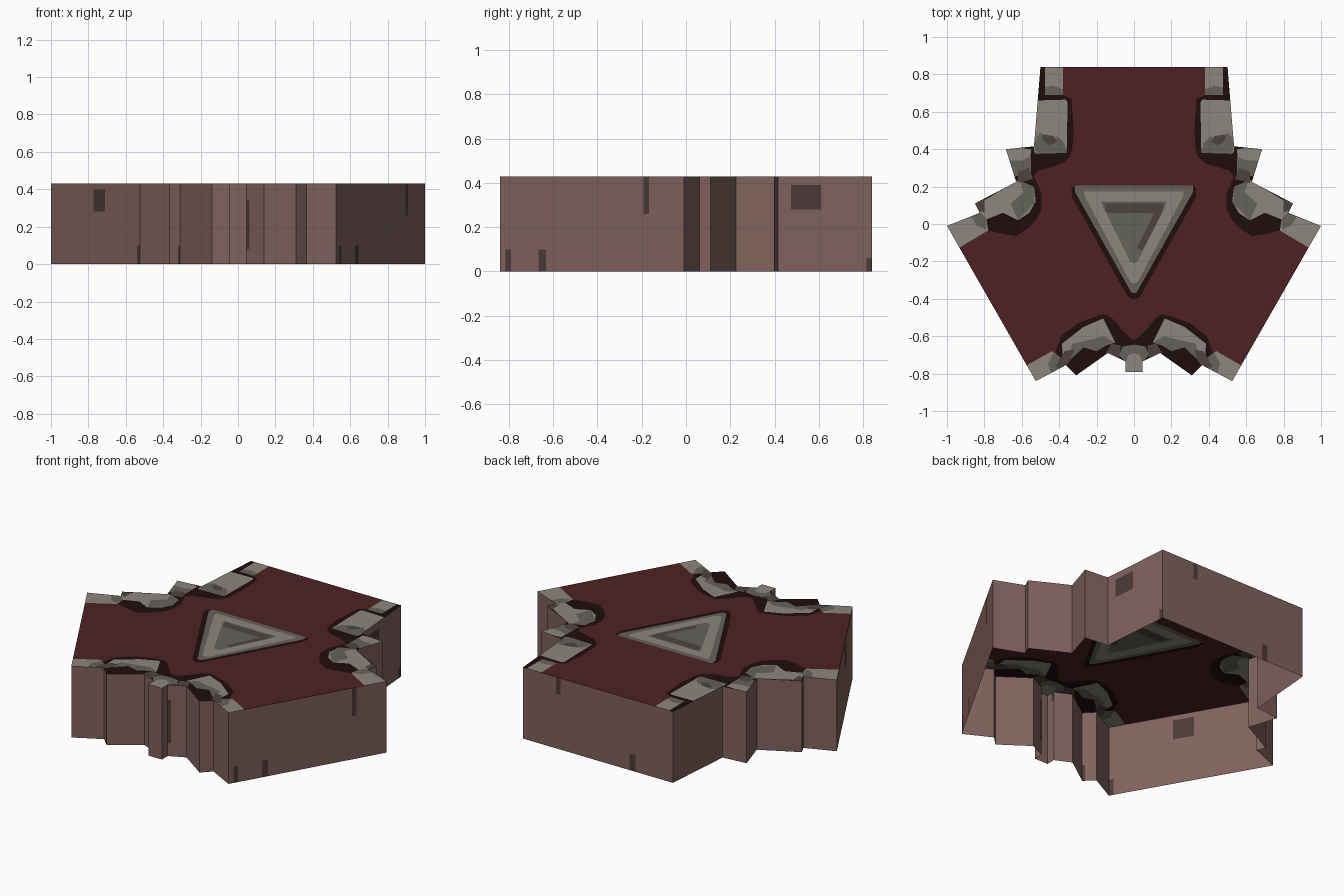
import bpy
from mathutils import Vector
from mathutils.geometry import delaunay_2d_cdt

H = 0.43  # height of the tile


def material(name, rgb):
    m = bpy.data.materials.new(name)
    lin = [(c / 255 / 12.92) if c < 11 else ((c / 255 + 0.055) / 1.055) ** 2.4 for c in rgb]
    m.diffuse_color = (*lin, 1)
    return m


RED, BLACK, LIGHT, MID, DARK, WALL, STAIN = range(7)
MATS = [material("dark red floor", (78, 33, 35)),
        material("black red edge", (32, 13, 13)),
        material("light stone", (140, 135, 126)),
        material("mid stone", (100, 98, 90)),
        material("dark stone", (78, 66, 66)),
        material("brown wall", (128, 98, 93)),
        material("wall stain", (76, 58, 56))]


def mirror(pts):
    return [(-x, y) for x, y in reversed(pts)]


def inside(p, poly):
    hit = False
    for (ax, ay), (bx, by) in zip(poly, poly[1:] + poly[:1]):
        if (ay > p[1]) != (by > p[1]) and p[0] < ax + (p[1] - ay) * (bx - ax) / (by - ay):
            hit = not hit
    return hit


def make_object(name, verts, faces, idx):
    me = bpy.data.meshes.new(name)
    me.from_pydata(verts, [], faces)
    for m in MATS:
        me.materials.append(m)
    for p, i in zip(me.polygons, idx):
        p.material_index = i
    bpy.context.collection.objects.link(bpy.data.objects.new(name, me))


# outline: right half clockwise from the back, then mirrored
HALF = [(.5, .84), (.535, .415), (.685, .40), (.63, .225), (.85, .11), (.825, .06),
        (1, -.01), (.525, -.84), (.365, -.755), (.31, -.81), (.14, -.69),
        (.045, -.735), (.045, -.79)]
LOOP = HALF + mirror(HALF)

# painted areas on the right half of the top, later ones cover earlier ones
EDGES = [
    # dark borders: back arm with side post, front notch, centre triangle
    [(.52, .86), (.475, .86), (.475, .69), (.38, .69), (.335, .67), (.322, .5), (.33, .40),
     (.345, .355), (.39, .32), (.51, .285), (.535, .255), (.51, .2), (.495, .165),
     (.495, .08), (.52, .03), (.555, -.015), (.63, -.065), (.7, -.055), (.78, -.035),
     (.86, .03), (.9, .15), (.75, .45), (.58, .45)],
    [(0, -.62), (.03, -.6), (.07, -.56), (.11, -.51), (.145, -.485), (.19, -.49),
     (.30, -.53), (.39, -.60), (.42, -.68), (.38, -.77), (.31, -.85), (0, -.75)],
    [(0, .205), (.315, .205), (.335, .19), (.33, .14), (.29, .07), (.06, -.34),
     (.03, -.39), (0, -.405)],
]
STONES = [
    # back arm blocks
    [(.36, .38), (.525, .375), (.535, .39), (.535, .66), (.365, .665), (.355, .65)],
    [(.38, .69), (.475, .69), (.475, .86), (.38, .86)],
    # side post
    [(.55, .40), (.72, .42), (.66, .26), (.56, .28)],
    # side arm blocks
    [(.535, .20), (.62, .235), (.66, .21), (.82, .115), (.835, .09), (.80, .02), (.70, .06),
     (.62, .02), (.56, .06), (.525, .12)],
    [(.79, .03), (.825, .065), (1.02, -.01), (.94, -.13), (.78, -.035)],
    # front blocks and middle post
    [(.165, -.505), (.27, -.55), (.385, -.64), (.38, -.72), (.355, -.74), (.33, -.69),
     (.27, -.66), (.20, -.68), (.15, -.65), (.10, -.635)],
    [(.37, -.73), (.44, -.68), (.58, -.76), (.53, -.86), (.365, -.77)],
    [(0, -.645), (.06, -.655), (.08, -.70), (.045, -.74), (.045, -.82), (0, -.82)],
]
MIDS = [
    # worn patches on the stones
    [(.36, .38), (.525, .375), (.535, .45), (.50, .49), (.45, .43), (.41, .47), (.37, .43)],
    [(.38, .69), (.475, .69), (.475, .73), (.43, .74), (.38, .72)],
    [(.55, .36), (.60, .34), (.66, .34), (.66, .25), (.55, .27)],
    [(.535, .20), (.61, .23), (.59, .17), (.66, .11), (.62, .02), (.53, .11)],
    [(.79, .03), (.825, .065), (.87, .04), (.84, -.01), (.79, -.03)],
    [(.10, -.635), (.16, -.60), (.24, -.62), (.33, -.64), (.355, -.74), (.27, -.66),
     (.20, -.68), (.15, -.65)],
    [(.37, -.73), (.43, -.69), (.46, -.75), (.44, -.81), (.365, -.77)],
    [(0, -.645), (.06, -.655), (.08, -.70), (.045, -.74), (.03, -.70), (0, -.69)],
]
DARKS = [
    # deep grooves on the stones
    [(.41, .44), (.45, .42), (.49, .45), (.49, .48), (.43, .47)],
    [(.56, .30), (.62, .28), (.62, .22), (.54, .24)],
    [(.80, .06), (.86, .09), (.86, .13), (.80, .13)],
    [(.32, -.67), (.37, -.68), (.42, -.76), (.38, -.78), (.34, -.73)],
    [(.07, -.65), (.12, -.64), (.15, -.69), (.08, -.72)],
]
TRIANGLE = [
    # centre triangle rings, from rim to core
    (MID, [(0, .205), (.315, .205), (.315, .17), (.015, -.365), (0, -.37)]),
    (LIGHT, [(0, .175), (.265, .175), (.265, .15), (.02, -.31), (0, -.32)]),
    (MID, [(0, .12), (.175, .12), (.165, .09), (.02, -.2), (0, -.21)]),
    (DARK, [(0, .11), (.16, .11), (.15, .065), (.11, .055), (0, .06)]),
]
paint = [(BLACK, p) for p in EDGES] + [(LIGHT, p) for p in STONES]
paint += [(MID, p) for p in MIDS] + [(DARK, p) for p in DARKS] + TRIANGLE
paint += [(c, mirror(p)) for c, p in paint]
# single diagonal groove in the triangle
paint.append((DARK, [(.155, .07), (.11, .06), (.015, -.13), (.045, -.14)]))

# top sheet: outline and painted areas cut into one flat surface
pts, edges = [], []
for poly in [LOOP] + [p for _, p in paint]:
    s, n = len(pts), len(poly)
    pts += [Vector(p) for p in poly]
    edges += [(s + i, s + (i + 1) % n) for i in range(n)]
vs, _, tris, *_ = delaunay_2d_cdt(pts, edges, [], 0, 1e-5)
faces, idx = [], []
for t in tris:
    a, b, c = (vs[i] for i in t)
    mid = (a + b + c) / 3
    if not inside(mid, LOOP):
        continue
    area = (b - a).cross(c - a)
    faces.append(list(t) if area > 0 else list(reversed(t)))
    idx.append(next((k for k, p in reversed(paint) if inside(mid, p)), RED))
make_object("painted_top", [(v.x, v.y, H) for v in vs], faces, idx)

# side walls, open below; stains are cut cells (start, end, bottom, top)
STAINS = {0: [(.54, .86, .28, .39), (0, .06, 0, .06)],
          6: [(.19, .22, .26, H), (.75, .79, 0, .10), (.94, .97, 0, .10)],
          10: [(.82, 1, .08, .34)],
          13: [(.6, 1, .38, H)],
          16: [(.0, .2, .0, .1)],
          18: [(.39, .52, .28, .40), (0, .03, 0, .1)],
          25: [(.25, .29, 0, .10), (.75, .78, .33, H)]}
verts, faces, idx = [], [], []
for i, p in enumerate(LOOP):
    p, q = Vector(p), Vector(LOOP[(i + 1) % len(LOOP)])
    spots = STAINS.get(i, [])
    ts = sorted({0, 1, *(t for s in spots for t in s[:2])})
    zs = sorted({0, H, *(z for s in spots for z in s[2:])})
    for t0, t1 in zip(ts, ts[1:]):
        for z0, z1 in zip(zs, zs[1:]):
            a, b = p.lerp(q, t0), p.lerp(q, t1)
            n = len(verts)
            verts += [(*b, z0), (*a, z0), (*a, z1), (*b, z1)]
            faces.append((n, n + 1, n + 2, n + 3))
            tm, zm = (t0 + t1) / 2, (z0 + z1) / 2
            hit = any(s[0] < tm < s[1] and s[2] < zm < s[3] for s in spots)
            idx.append(STAIN if hit else WALL)
make_object("side_walls", verts, faces, idx)
